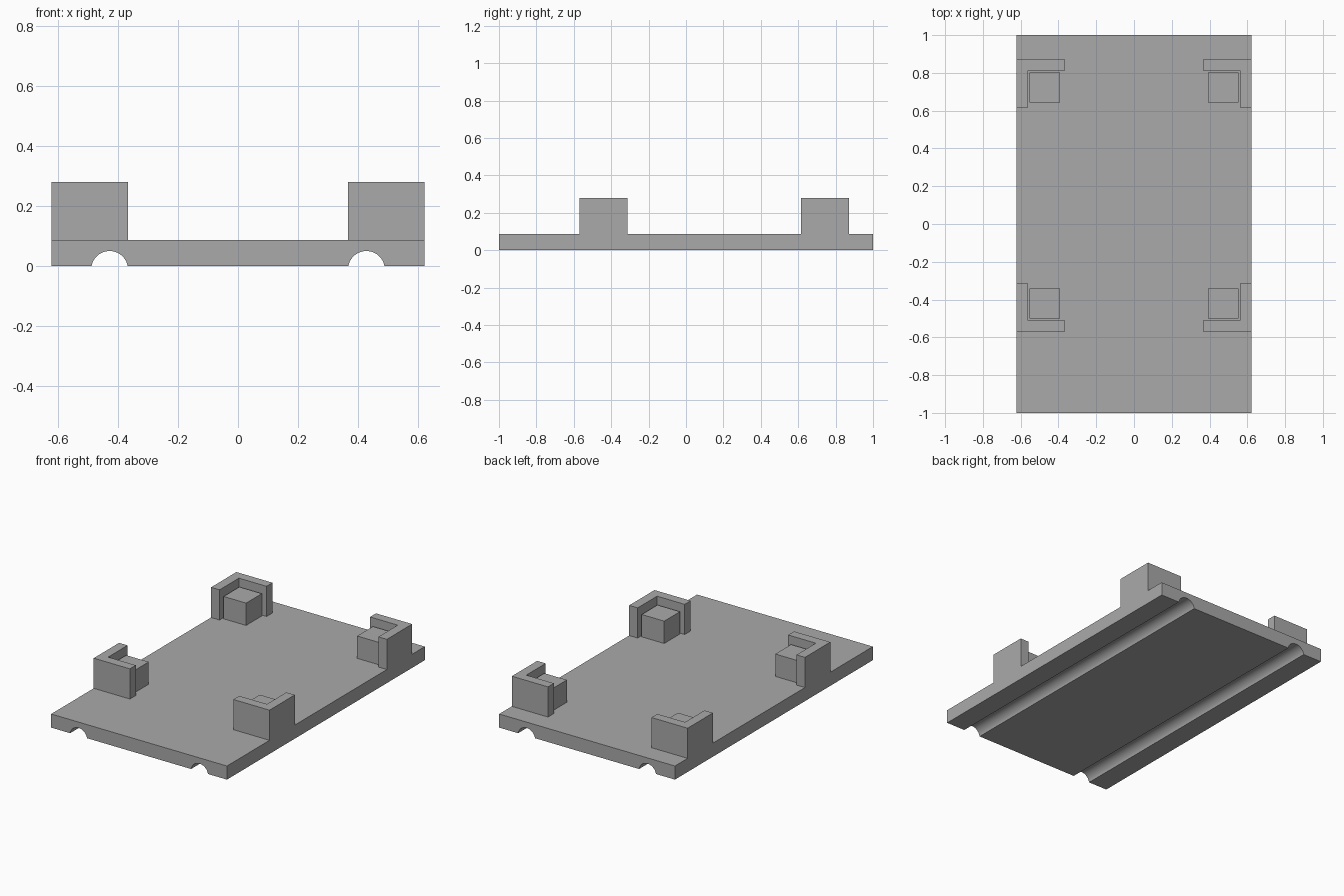
import bpy
import math

cube = bpy.data.objects.get("Cube")
if cube:
    bpy.data.objects.remove(cube, do_unlink=True)

grey = bpy.data.materials.new("plain grey")
grey.use_nodes = True
colour = (0.4, 0.4, 0.4, 1)
grey.diffuse_color = colour
grey.node_tree.nodes["Principled BSDF"].inputs["Base Color"].default_value = colour

HALF_W, PLATE_TOP = 0.622, 0.087


def extrude(name, outline, direction, smooth=False):
    """Solid made by sweeping a closed outline along a direction."""
    n = len(outline)
    far = [tuple(a + d for a, d in zip(p, direction)) for p in outline]
    faces = [tuple(range(n))[::-1], tuple(range(n, 2 * n))]
    faces += [(i, (i + 1) % n, (i + 1) % n + n, i + n) for i in range(n)]
    mesh = bpy.data.meshes.new(name)
    mesh.from_pydata(outline + far, [], faces)
    mesh.materials.append(grey)
    obj = bpy.data.objects.new(name, mesh)
    bpy.context.collection.objects.link(obj)
    bpy.ops.object.select_all(action="DESELECT")
    obj.select_set(True)
    bpy.context.view_layer.objects.active = obj
    bpy.ops.object.mode_set(mode="EDIT")
    bpy.ops.mesh.select_all(action="SELECT")
    bpy.ops.mesh.normals_make_consistent(inside=False)
    bpy.ops.object.mode_set(mode="OBJECT")
    if smooth:
        bpy.ops.object.shade_smooth_by_angle(angle=math.radians(30))
    return obj


def groove(cx, radius=0.061, drop=0.011, steps=24):
    """Arc of a rounded channel, from left to right, starting and ending on z = 0."""
    start = math.asin(drop / radius)
    sweep = math.pi - 2 * start
    arc = []
    for i in range(steps + 1):
        a = math.pi - start - sweep * i / steps
        arc.append((cx + radius * math.cos(a), -1, max(0, radius * math.sin(a) - drop)))
    return arc


# Base plate with two channels along its underside
profile = [(-HALF_W, -1, 0)] + groove(-0.428) + groove(0.428)
profile += [(HALF_W, -1, 0), (HALF_W, -1, PLATE_TOP), (-HALF_W, -1, PLATE_TOP)]
extrude("base_plate", profile, (0, 2, 0), smooth=True)

# Corner brackets, each with a lower support block inside
ARM, WALL = 0.256, 0.06
for end, corner_y, inward in (("front", -0.57, 1), ("back", 0.872, -1)):
    for side, sx in (("left", 1), ("right", -1)):
        def place(points):
            return [(sx * (HALF_W - u), corner_y + inward * v, PLATE_TOP) for u, v in points]

        angle = [(0, 0), (ARM, 0), (ARM, WALL), (WALL, WALL), (WALL, ARM), (0, ARM)]
        extrude(f"{end}_{side}_bracket", place(angle), (0, 0, 0.193))
        near, far = 0.07, 0.229
        square = [(near, near), (far, near), (far, far), (near, far)]
        extrude(f"{end}_{side}_block", place(square), (0, 0, 0.143))
